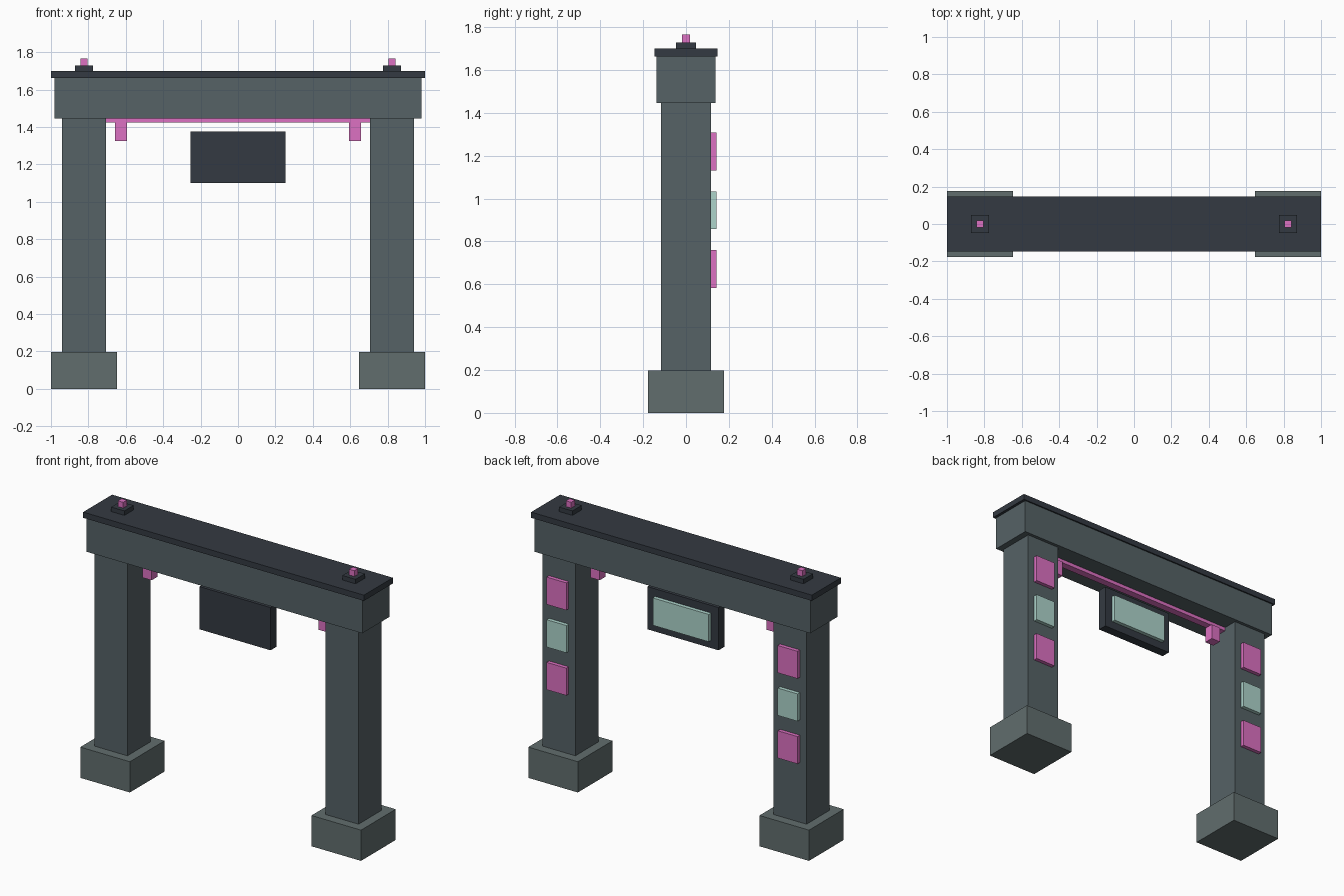
import bpy
import bmesh

if "Cube" in bpy.data.objects:
    bpy.data.objects.remove(bpy.data.objects["Cube"])


def material(name, r, g, b):
    m = bpy.data.materials.new(name)
    m.diffuse_color = (r, g, b, 1)
    m.use_nodes = True
    m.node_tree.nodes["Principled BSDF"].inputs["Base Color"].default_value = m.diffuse_color
    return m


STONE = material("stone", 0.12, 0.155, 0.155)
STEEL = material("steel", 0.092, 0.122, 0.133)
DARK = material("dark", 0.034, 0.042, 0.054)
PINK = material("pink", 0.72, 0.165, 0.54)
MINT = material("mint", 0.42, 0.66, 0.60)


def box(name, x, y, z, mat):
    """Box from (min, max) pairs along each axis."""
    bm = bmesh.new()
    bmesh.ops.create_cube(bm, size=1)
    size = [hi - lo for lo, hi in (x, y, z)]
    bmesh.ops.scale(bm, vec=size, verts=bm.verts)
    mesh = bpy.data.meshes.new(name)
    bm.to_mesh(mesh)
    bm.free()
    mesh.materials.append(mat)
    ob = bpy.data.objects.new(name, mesh)
    ob.location = [(lo + hi) / 2 for lo, hi in (x, y, z)]
    bpy.context.collection.objects.link(ob)
    return ob


def around(c, half):
    return (c - half, c + half)


# Beam, roof slab and light strip spanning the gate
box("beam", around(0, 0.982), around(0, 0.138), (1.446, 1.663), STEEL)
box("roof_slab", around(0, 1.0), around(0, 0.147), (1.663, 1.70), DARK)
box("light_strip", around(0, 0.706), around(0, 0.0235), (1.423, 1.446), PINK)

# Hanging sign with a screen on its back
box("sign_board", around(0, 0.253), around(0, 0.0294), (1.10, 1.375), DARK)
box("sign_screen", around(0, 0.199), (0.0294, 0.054), around(1.238, 0.088), MINT)

for label, side in (("left", -1), ("right", 1)):
    cx = side * 0.8235
    # Pillar on its footing
    box(f"{label}_footing", around(cx, 0.1765), around(0, 0.1765), (0, 0.198), STONE)
    box(f"{label}_pillar", around(cx, 0.1177), around(0, 0.1177), (0.198, 1.446), STEEL)
    # Roof beacon
    box(f"{label}_beacon_base", around(cx, 0.047), around(0, 0.047), (1.70, 1.729), DARK)
    box(f"{label}_beacon_light", around(cx, 0.019), around(0, 0.019), (1.729, 1.766), PINK)
    # Lamp under the strip
    box(f"{label}_lamp", around(side * 0.626, 0.032), around(0, 0.031), (1.325, 1.423), PINK)
    # Column of panels on the back of the pillar
    for i, mat in enumerate((PINK, MINT, PINK)):
        box(f"{label}_panel_{i + 1}", around(cx, 0.0705), (0.1177, 0.142),
            around(1.220 - 0.2745 * i, 0.088), mat)
